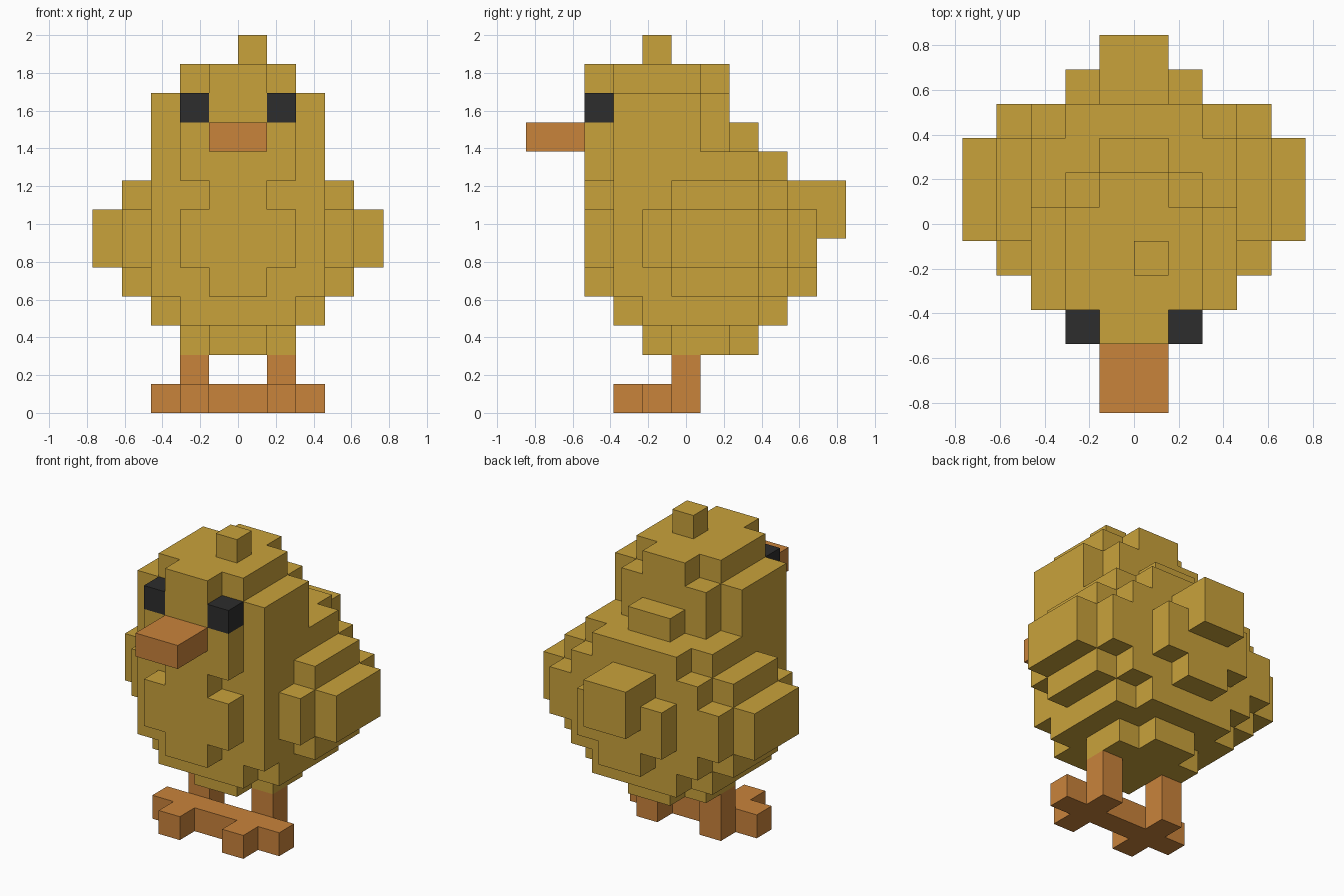
import bpy, bmesh
from mathutils import Vector

cube = bpy.data.objects.get("Cube")
if cube:
    bpy.data.objects.remove(cube, do_unlink=True)

UNIT = 2 / 13  # edge length of one block


def material(name, rgb):
    m = bpy.data.materials.new(name)
    m.use_nodes = True
    m.diffuse_color = (*rgb, 1)
    bsdf = next(n for n in m.node_tree.nodes if n.type == 'BSDF_PRINCIPLED')
    bsdf.inputs["Base Color"].default_value = (*rgb, 1)
    return m


yellow = material("feather_yellow", (0.584, 0.361, 0.044))
orange = material("beak_orange", (0.584, 0.227, 0.044))
black = material("eye_black", (0.026, 0.026, 0.026))


def box(x0, x1, y0, y1, z0, z1):
    """Set of block cells in a box."""
    return {(x, y, z) for x in range(x0, x1) for y in range(y0, y1) for z in range(z0, z1)}


def wide(w, *span):
    """Box centred on x = 0 with half width w."""
    return box(-w, w, *span)


def mirrored(cells):
    return {(-1 - x, y, z) for x, y, z in cells}


parts = {}

# Body: rounded belly, stepped underside and shoulders
parts["body"] = (yellow, wide(1, -3, 5, 4, 8) | wide(2, -3, 5, 5, 7) | wide(3, -2, 4, 4, 8)
                 | wide(3, -1, 3, 3, 4) | wide(2, -2, 4, 3, 4)
                 | wide(2, 0, 2, 2, 3) | wide(1, -1, 3, 2, 3)
                 | wide(3, -2, 3, 8, 9) | wide(2, -3, 4, 8, 9))

# Head with notches for the eyes, and a nape block
parts["head"] = (yellow, wide(3, -2, 1, 9, 11) | wide(2, -3, 2, 9, 10) | wide(2, -2, 2, 10, 11)
                 | wide(1, -3, 2, 10, 12) | wide(2, -2, 1, 11, 12) | wide(1, 2, 3, 9, 10))
parts["head_tuft"] = (yellow, box(0, 1, -1, 0, 12, 13))
parts["tail"] = (yellow, wide(1, 5, 6, 6, 8))
parts["beak"] = (orange, wide(1, -5, -3, 9, 10))

# Paired parts, given for the left side
toes = box(1, 2, -2, -1, 0, 1) | box(0, 3, -1, 0, 0, 1)
wing = box(3, 4, -1, 4, 5, 7) | box(3, 4, 0, 3, 4, 8) | box(4, 5, 0, 3, 5, 7)
for name, mat, cells in (("wing", yellow, wing),
                         ("eye", black, box(1, 2, -3, -2, 10, 11)),
                         ("leg", orange, box(1, 2, 0, 1, 0, 2)),
                         ("foot", orange, toes)):
    parts["left_" + name] = (mat, cells)
    parts["right_" + name] = (mat, mirrored(cells))

solid = set().union(*(cells for _, cells in parts.values()))


def build(name, mat, cells):
    """Skin the outer sides of the cells and merge flat areas."""
    bm = bmesh.new()
    for cell in cells:
        centre = Vector(cell) + Vector((0.5, 0, 0.5))
        for axis in range(3):
            for sign in (-1, 1):
                n = Vector((0, 0, 0))
                n[axis] = sign
                if tuple(int(c + d) for c, d in zip(cell, n)) in solid:
                    continue
                u = Vector((0, 0, 0))
                u[(axis + 1) % 3] = 0.5
                v = n.cross(u)
                mid = centre + n / 2
                corners = (mid - u - v, mid + u - v, mid + u + v, mid - u + v)
                bm.faces.new([bm.verts.new(c * UNIT) for c in corners])
    bmesh.ops.remove_doubles(bm, verts=bm.verts[:], dist=0.001)
    bmesh.ops.dissolve_limit(bm, angle_limit=0.01, verts=bm.verts[:], edges=bm.edges[:])
    mesh = bpy.data.meshes.new(name)
    bm.to_mesh(mesh)
    bm.free()
    mesh.materials.append(mat)
    bpy.context.collection.objects.link(bpy.data.objects.new(name, mesh))


for name, (mat, cells) in parts.items():
    build(name, mat, cells)
